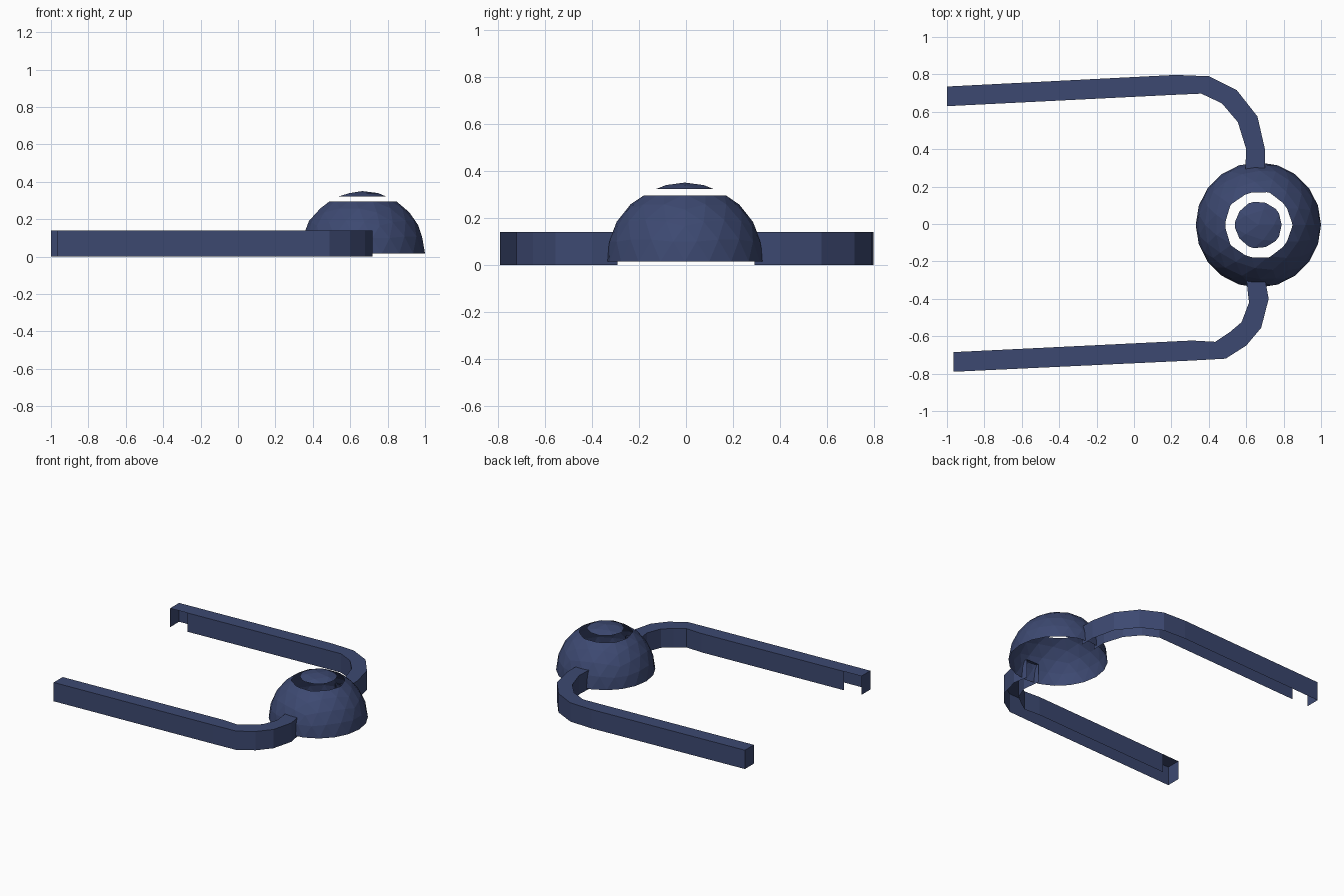
import bpy, bmesh
from mathutils import Vector, Matrix

if "Cube" in bpy.data.objects:
    bpy.data.objects.remove(bpy.data.objects["Cube"])

navy = bpy.data.materials.new("dark_navy")
navy.diffuse_color = (0.046, 0.066, 0.165, 1)
navy.use_nodes = True
navy.node_tree.nodes["Principled BSDF"].inputs["Base Color"].default_value = navy.diffuse_color


def finish(bm, name):
    mesh = bpy.data.meshes.new(name)
    bm.to_mesh(mesh)
    bm.free()
    mesh.materials.append(navy)
    obj = bpy.data.objects.new(name, mesh)
    bpy.context.collection.objects.link(obj)
    return obj


# Dome pieces: horizontal slices of one faceted sphere shell
def dome_slice(name, low, high=None):
    bm = bmesh.new()
    bmesh.ops.create_icosphere(bm, subdivisions=3, radius=0.335,
                               matrix=Matrix.Translation((0.665, -0.005, 0.015)))
    cuts = [(low, -1)] + ([(high, 1)] if high else [])
    for z, side in cuts:
        bmesh.ops.bisect_plane(bm, geom=bm.verts[:] + bm.edges[:] + bm.faces[:],
                               plane_co=(0, 0, z), plane_no=(0, 0, side),
                               clear_outer=True)
    return finish(bm, name)


dome_slice("dome_shell", 0.015, 0.295)
dome_slice("dome_cap", 0.322)


# Arms: channels open underneath, inner wall stops short of the free end
def arm(name, outer, inner, height=0.14, notch=0.14):
    bm = bmesh.new()

    def quad(a, b, za, zb):
        bm.faces.new([bm.verts.new((*p, z)) for p, z in
                      ((a[0], za[0]), (a[1], za[1]), (b[1], zb[1]), (b[0], zb[0]))])

    # split the first inner span where the inner wall starts
    t = notch / (inner[1][0] - inner[0][0])
    outer.insert(1, tuple(Vector(outer[0]).lerp(Vector(outer[1]), t)))
    inner.insert(1, tuple(Vector(inner[0]).lerp(Vector(inner[1]), t)))
    for i in range(len(outer) - 1):
        o, n = outer[i:i + 2], inner[i:i + 2]
        quad(o, n, (height, height), (height, height))      # top
        quad(o, o, (0, 0), (height, height))                # outer wall
        if i > 0:
            quad(n, n, (0, 0), (height, height))            # inner wall
    end = (outer[0], inner[0])
    quad(end, end, (0, 0), (height, height))                # end plate
    bmesh.ops.remove_doubles(bm, verts=bm.verts[:], dist=0.0005)
    bmesh.ops.recalc_face_normals(bm, faces=bm.faces[:])
    return finish(bm, name)


arm("back_arm",
    [(-1, .735), (.22, .797), (.40, .79), (.55, .715), (.66, .575), (.70, .40), (.70, .29)],
    [(-1, .63), (.20, .69), (.36, .697), (.47, .645), (.555, .545), (.60, .40), (.595, .29)])
arm("front_arm",
    [(-.965, -.79), (.31, -.73), (.49, -.72), (.60, -.65), (.68, -.555), (.72, -.40), (.70, -.29)],
    [(-.965, -.685), (.31, -.623), (.435, -.63), (.51, -.58), (.575, -.525), (.615, -.42), (.60, -.29)])
